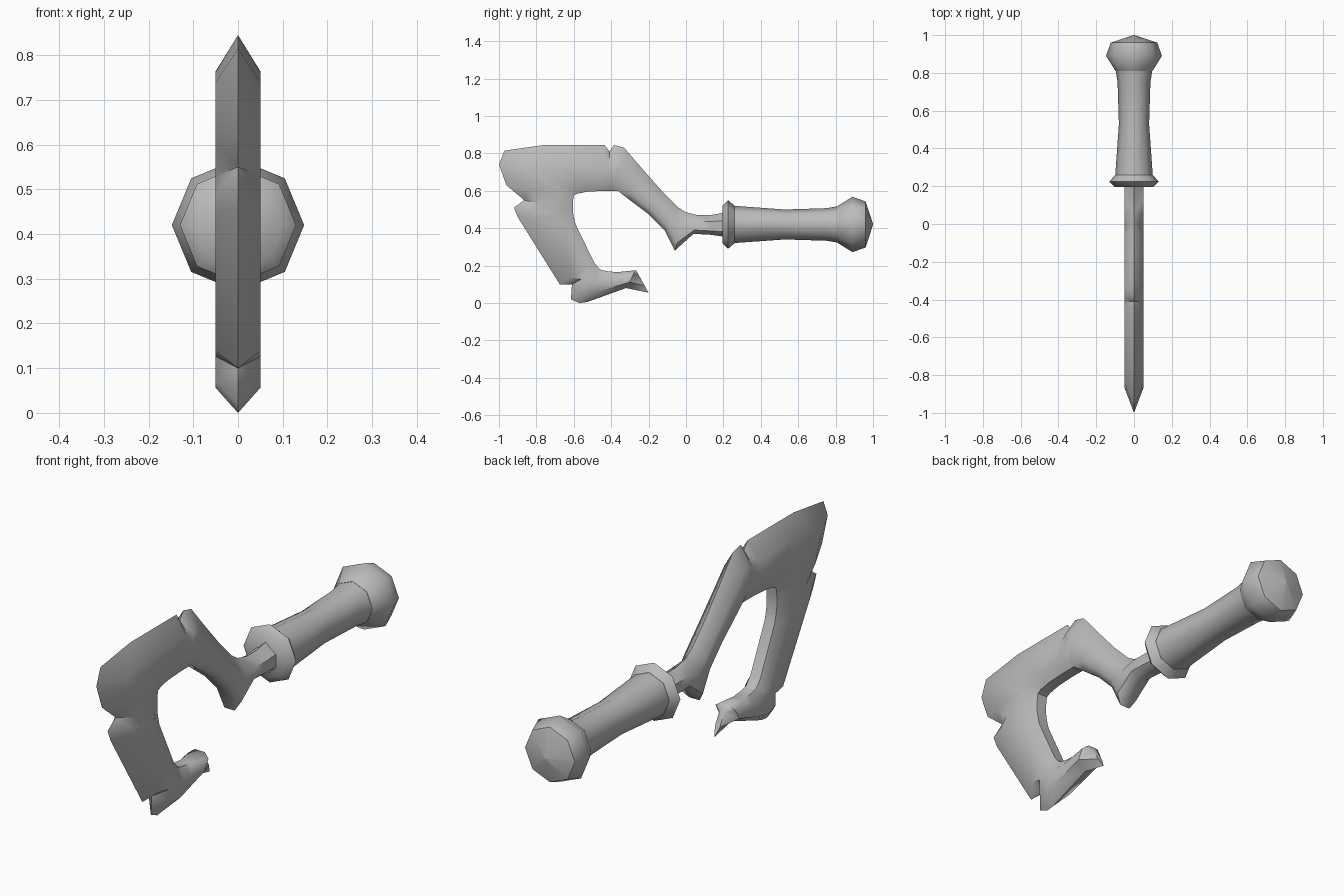
import bpy, bmesh
from math import cos, sin, tau, radians

if "Cube" in bpy.data.objects:
    bpy.data.objects.remove(bpy.data.objects["Cube"], do_unlink=True)

grey = bpy.data.materials.new("plain grey")
grey.use_nodes = True
colour = (0.5, 0.5, 0.5, 1)
grey.diffuse_color = colour
grey.node_tree.nodes["Principled BSDF"].inputs["Base Color"].default_value = colour


def skin_rings(name, rings, smooth_angle):
    """Bridge a series of equal-length rings, cap both ends and shade the result."""
    bm = bmesh.new()
    loops = [[bm.verts.new(p) for p in ring] for ring in rings]
    for a, b in zip(loops, loops[1:]):
        for i in range(len(a)):
            j = (i + 1) % len(a)
            bm.faces.new((a[i], a[j], b[j], b[i]))
    bm.faces.new(loops[0])
    bm.faces.new(loops[-1])
    bmesh.ops.remove_doubles(bm, verts=bm.verts, dist=0.0005)
    bmesh.ops.triangulate(bm, faces=[f for f in bm.faces if len(f.verts) == 4])
    bmesh.ops.recalc_face_normals(bm, faces=bm.faces)
    mesh = bpy.data.meshes.new(name)
    bm.to_mesh(mesh)
    bm.free()
    mesh.materials.append(grey)
    obj = bpy.data.objects.new(name, mesh)
    bpy.context.collection.objects.link(obj)
    bpy.ops.object.select_all(action="DESELECT")
    obj.select_set(True)
    bpy.context.view_layer.objects.active = obj
    bpy.ops.object.shade_smooth_by_angle(angle=radians(smooth_angle))
    return obj


def lathe(name, profile, axis_z=0.42, sides=8):
    """Turn (y, radius) points around a front-to-back axis."""
    rings = [[(r * cos(tau * i / sides), y, axis_z + r * sin(tau * i / sides))
              for i in range(sides)] for y, r in profile]
    return skin_rings(name, rings, 50)


# Turned handle: guard collar, waisted grip and round pommel
lathe("guard_collar", [(0.195, 0.1), (0.225, 0.13), (0.26, 0.1)])
lathe("grip", [(0.25, 0.1), (0.53, 0.08), (0.75, 0.087), (0.83, 0.1)])
lathe("pommel", [(0.81, 0.098), (0.89, 0.148), (0.96, 0.123), (1.0, 0.002)])

# Blade stations: sharp outer edge (y, z) paired with blunt inner edge (y, z)
neck = [
    ((.24, .49), (.24, .35)), ((.13, .47), (.13, .365)),
    ((.06, .47), (.04, .37)), ((0, .485), (-.06, .28)),
    ((-.04, .51), (-.115, .39)), ((-.13, .6), (-.2, .475)),
    ((-.24, .725), (-.3, .55)), ((-.33, .83), (-.365, .6)),
    ((-.385, .845), (-.39, .6)),
]
head = [
    ((-.41, .81), (-.41, .6)), ((-.435, .845), (-.44, .6)),
    ((-.76, .845), (-.53, .595)), ((-.97, .815), (-.58, .585)),
    ((-1, .74), (-.6, .575)), ((-.96, .63), (-.605, .54)),
    ((-.865, .55), (-.605, .49)),
]
hook = [
    ((-.92, .51), (-.6, .46)), ((-.9, .46), (-.59, .42)),
    ((-.675, .1), (-.49, .215)), ((-.61, .1), (-.46, .18)),
    ((-.615, .02), (-.445, .175)), ((-.57, 0), (-.42, .17)),
    ((-.53, .005), (-.37, .165)), ((-.32, .08), (-.27, .175)),
    ((-.2, .055), (-.265, .172)),
]

# Cross-section: (half-width factor, fraction from outer to inner edge)
half = [(1, 0.33), (1, 0.8), (0.5, 1)]
section = [(0, 0)] + half + [(-w, t) for w, t in reversed(half)]


def blade_ring(outer, inner, width):
    return [(w * width,
             outer[0] + (inner[0] - outer[0]) * t,
             outer[1] + (inner[1] - outer[1]) * t) for w, t in section]


# Hooked blade, thinning to an edge at the end of the hook
stations = neck + head + hook
rings = [blade_ring(o, i, 0.05) for o, i in stations[:-1]]
rings.append(blade_ring(*stations[-1], 0.012))
skin_rings("hooked_blade", rings, 50)
